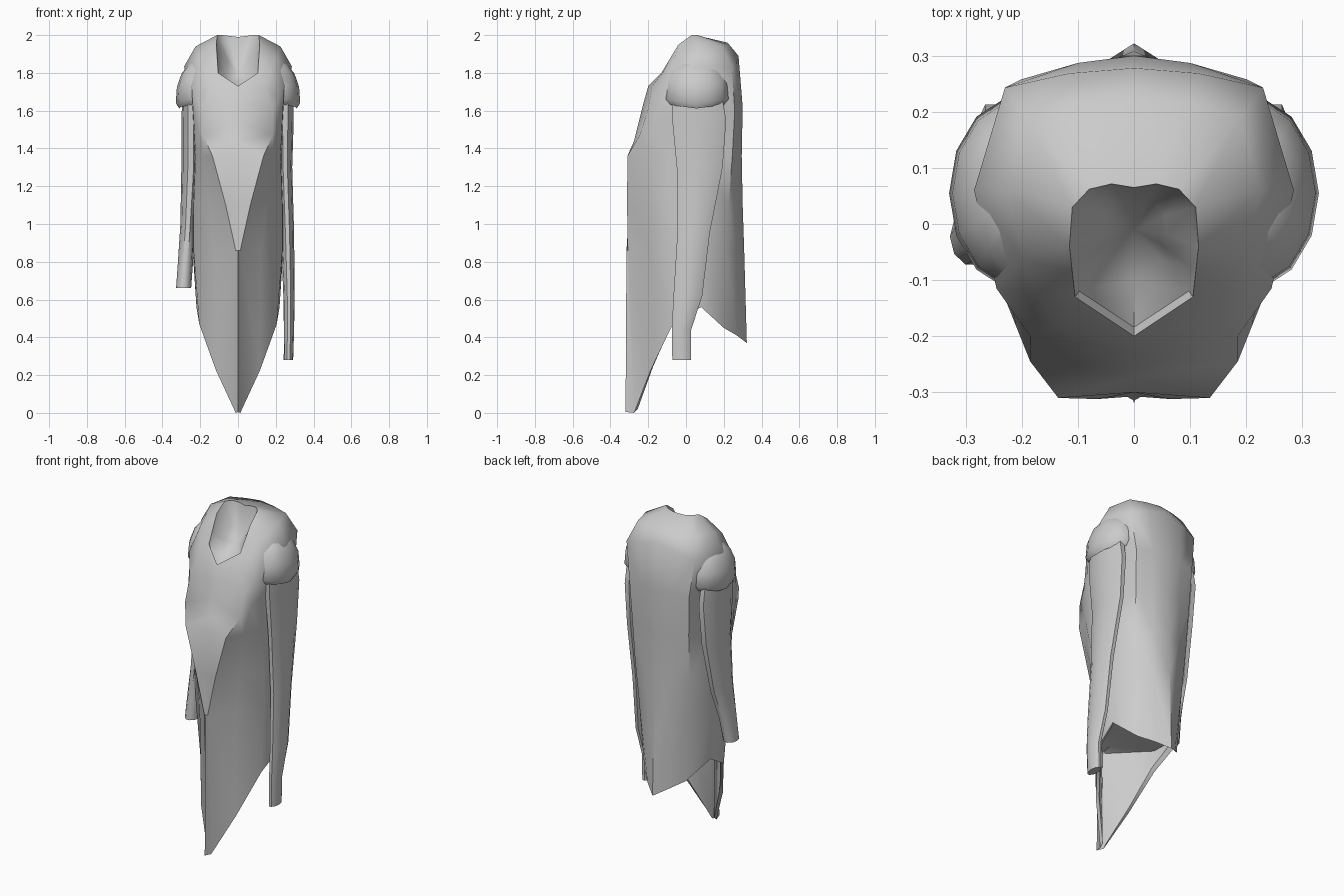
import bpy, bmesh, math
from mathutils import Vector

if "Cube" in bpy.data.objects:
    bpy.data.objects.remove(bpy.data.objects["Cube"])


def finish(name, bm, mirror=False):
    bmesh.ops.recalc_face_normals(bm, faces=bm.faces)
    me = bpy.data.meshes.new(name)
    bm.to_mesh(me)
    bm.free()
    ob = bpy.data.objects.new(name, me)
    bpy.context.collection.objects.link(ob)
    bpy.ops.object.select_all(action='DESELECT')
    ob.select_set(True)
    bpy.context.view_layer.objects.active = ob
    if mirror:
        m = ob.modifiers.new("mirror", 'MIRROR')
        m.use_clip = True
        bpy.ops.object.modifier_apply(modifier=m.name)
    bpy.ops.object.shade_smooth_by_angle(angle=math.radians(50))
    return ob


def loft(rings, closed, cap_end=False):
    bm = bmesh.new()
    rows = [[bm.verts.new(p) for p in r] for r in rings]
    n = len(rows[0])
    for a, b in zip(rows, rows[1:]):
        for i in range(n if closed else n - 1):
            j = (i + 1) % n
            bm.faces.new((a[i], a[j], b[j], b[i]))
    if cap_end:
        bm.faces.new(rows[-1])
    return bm


# Half cross-sections, front centre to back centre: neck edge, shoulders, chest
yoke = [
    [(0, -.2, 1.73), (.105, -.13, 1.8), (.115, -.04, 1.95), (.11, .03, 2), (.08, .062, 2), (0, .065, 1.99)],
    [(0, -.225, 1.64), (.14, -.18, 1.73), (.2, -.06, 1.88), (.225, .06, 1.94), (.19, .19, 1.945), (0, .22, 1.96)],
    [(0, -.25, 1.54), (.185, -.2, 1.61), (.245, -.115, 1.72), (.285, .06, 1.835), (.23, .243, 1.83), (0, .278, 1.89)],
    [(0, -.275, 1.44), (.185, -.245, 1.47), (.235, -.12, 1.56), (.245, .06, 1.6), (.2, .258, 1.6), (0, .3, 1.62)],
]
# Lower gown at constant heights, ending in the pointed hem
levels = [
    (1.36, [(0, -.3), (.135, -.31), (.225, -.1), (.235, .06), (.19, .245), (0, .295)]),
    (1.10, [(0, -.3), (.065, -.312), (.235, -.09), (.24, .06), (.185, .225), (0, .3)]),
    (0.86, [(0, -.315), (.012, -.308), (.235, -.08), (.24, .06), (.165, .215), (0, .308)]),
]
skirt = [[(x, y, z) for x, y in row] for z, row in levels]
hem = [(0, -.32, .005), (.012, -.275, 0), (.205, -.07, .47), (.22, .08, .56), (.14, .2, .45), (0, .322, .37)]

rings = []
for r in yoke + skirt + [hem]:
    r = [Vector(p) for p in r]
    r.insert(2, (r[1] + r[2]) / 2)          # extra column on the front side
    mid = (r[-2] + r[-1]) / 2               # extra column on the back
    mid.y += .008
    r.insert(-1, mid)
    rings.append(r)
rings[-1][2] += Vector((.008, -.015, -.01))
# Recessed panel in the neck opening, and lining that closes the underside
facing = [Vector((v.x * .93, v.y * .92, v.z - .035)) for v in rings[0]]
dish = [v.lerp(Vector((0, -.02, 1.8)), .45) + Vector((0, .01, -.02)) for v in facing]
for v, f in zip(dish, facing):
    v.x = 0 if f.x == 0 else v.x
centre = [Vector((0, -.01, 1.79))] * len(facing)
lining = [Vector((v.x * .9, v.y * .93, v.z + .02)) for v in rings[-1]]
inner = [Vector((v.x * .85, v.y * .85, .6)) for v in rings[-2]]
axis = [Vector((0, v.y * .85, .62)) for v in rings[-2]]
bm = loft([centre, dish, facing] + rings + [lining, inner, axis], False)
bmesh.ops.remove_doubles(bm, verts=bm.verts, dist=.0005)
finish("gown_body", bm, mirror=True)

# Shoulder caps overhanging the sleeves, with a turned-under lip
cap_rings = []
for a, lip in ((8, 0), (28, 0), (50, 0), (72, 0), (95, 0), (95, 1)):
    s, c = math.sin(math.radians(a)), math.cos(math.radians(a))
    k = .86 if lip else 1
    ring = []
    for i in range(14):
        t = 2 * math.pi * i / 14
        ring.append((.2 + .13 * s * k * math.cos(t), .055 + .175 * s * k * math.sin(t),
                     1.66 + .21 * c - .03 * lip + .02 * s * abs(math.sin(t))))
    cap_rings.append(ring)
bm = loft(cap_rings, True)
bmesh.ops.bisect_plane(bm, geom=bm.verts[:] + bm.edges[:] + bm.faces[:], dist=1e-5,
                       plane_co=(.225, 0, 0), plane_no=(1, 0, 0), clear_inner=True)
finish("shoulder_caps", bm, mirror=True)


# Hanging sleeves: z, centre x, half width, front y, back y
def sleeve(name, side, path):
    rings = []
    for z, x, w, y0, y1 in path:
        ring = []
        for i in range(10):
            t = 2 * math.pi * i / 10
            ring.append((side * (x + w * math.cos(t)),
                         (y0 + y1) / 2 + (y1 - y0) / 2 * math.sin(t), z))
        rings.append(ring)
    finish(name, loft(rings, True, cap_end=True))


sleeve("right_sleeve", 1, [
    (1.66, .25, .045, -.08, .2), (1.55, .25, .045, -.08, .22), (1.3, .25, .037, -.055, .2),
    (.95, .262, .035, -.05, .13), (.62, .27, .03, -.07, .09), (.44, .27, .027, -.078, .03),
    (.28, .267, .025, -.075, .03)])
sleeve("left_sleeve", -1, [
    (1.66, .25, .045, -.08, .2), (1.55, .25, .05, -.08, .22), (1.3, .25, .05, -.06, .19),
    (1.0, .265, .04, -.06, .13), (.8, .278, .04, -.07, .06), (.66, .288, .04, -.075, .03)])
